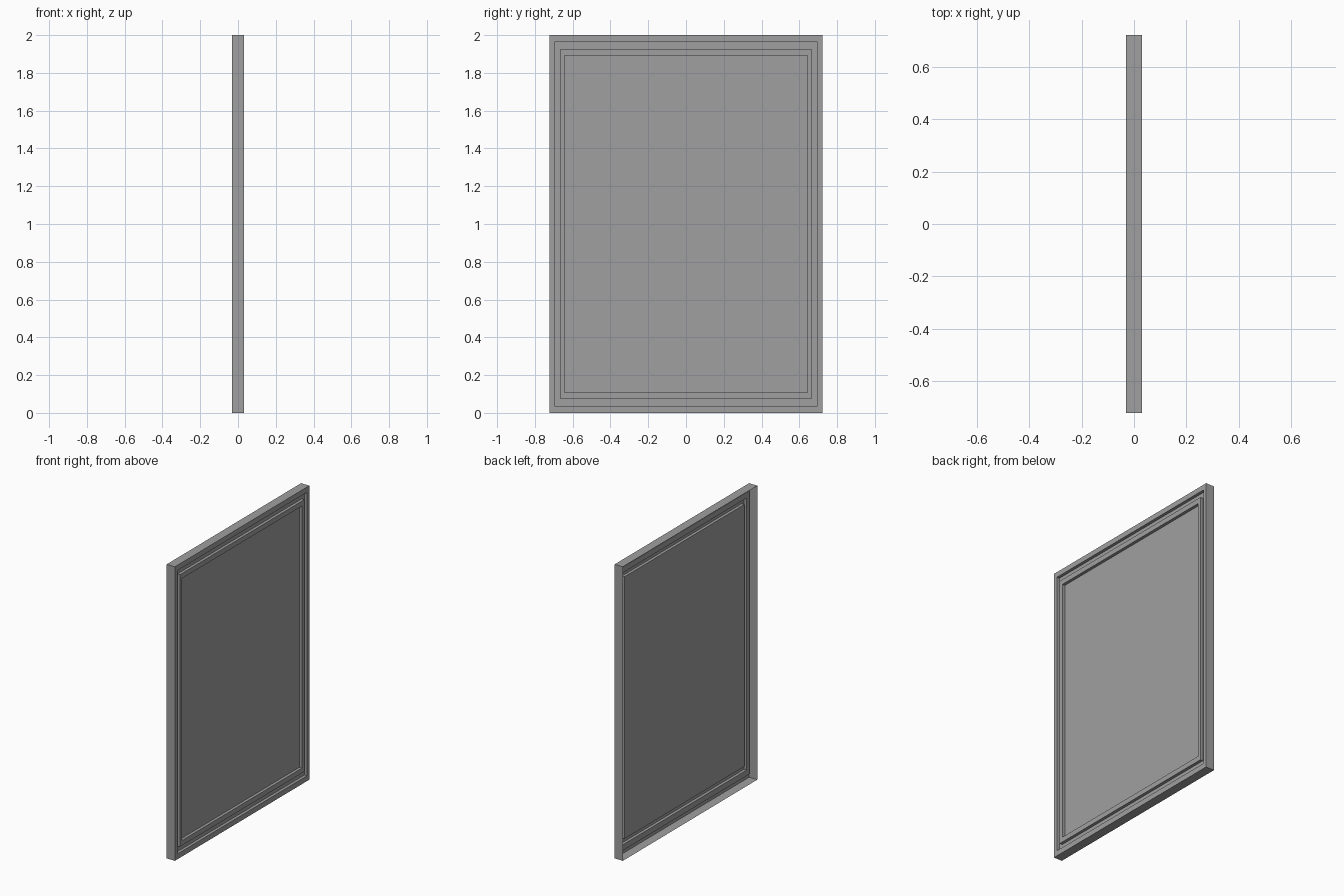
import bpy
import bmesh

if "Cube" in bpy.data.objects:
    bpy.data.objects.remove(bpy.data.objects["Cube"], do_unlink=True)

HALF_X, HALF_Y, HALF_Z = 0.031, 0.7225, 1.0
LOW = HALF_X - 0.02  # level of the groove and the sunken panel

grey = bpy.data.materials.new("plain_grey")
grey.use_nodes = True
colour = (0.35, 0.35, 0.35, 1)
grey.diffuse_color = colour
grey.node_tree.nodes["Principled BSDF"].inputs["Base Color"].default_value = colour


def stepped_frame(name, profile, filled=False):
    """Sweep a profile of (inset fraction, x) points around the rectangle."""
    bm = bmesh.new()
    rings = []
    for inset, x in profile:
        y, z = HALF_Y * (1 - inset), HALF_Z * (1 - inset)
        corners = ((-y, -z), (y, -z), (y, z), (-y, z))
        rings.append([bm.verts.new((x, cy, HALF_Z + cz)) for cy, cz in corners])
    for outer, inner in zip(rings, rings[1:]):
        for i in range(4):
            j = (i + 1) % 4
            bm.faces.new((outer[i], outer[j], inner[j], inner[i]))
    if filled:
        bm.faces.new(rings[-1])
    mesh = bpy.data.meshes.new(name)
    bm.to_mesh(mesh)
    bm.free()
    mesh.materials.append(grey)
    obj = bpy.data.objects.new(name, mesh)
    bpy.context.collection.objects.link(obj)
    return obj


# Insets of the rim, the groove and the raised moulding
RIM, GROOVE, MOULDING = 0.036, 0.075, 0.109

# Outer walls (open at the back) and the flat rim
stepped_frame("outer_frame", [(0, -HALF_X), (0, HALF_X), (RIM, HALF_X)])
# Sunken groove with the inner wall of the rim
stepped_frame("groove", [(RIM, HALF_X), (RIM, LOW), (GROOVE, LOW)])
# Raised moulding around the panel
stepped_frame("moulding", [(GROOVE, LOW), (GROOVE, HALF_X),
                           (MOULDING, HALF_X), (MOULDING, LOW)])
# Flat centre panel
stepped_frame("panel", [(MOULDING, LOW)], filled=True)
